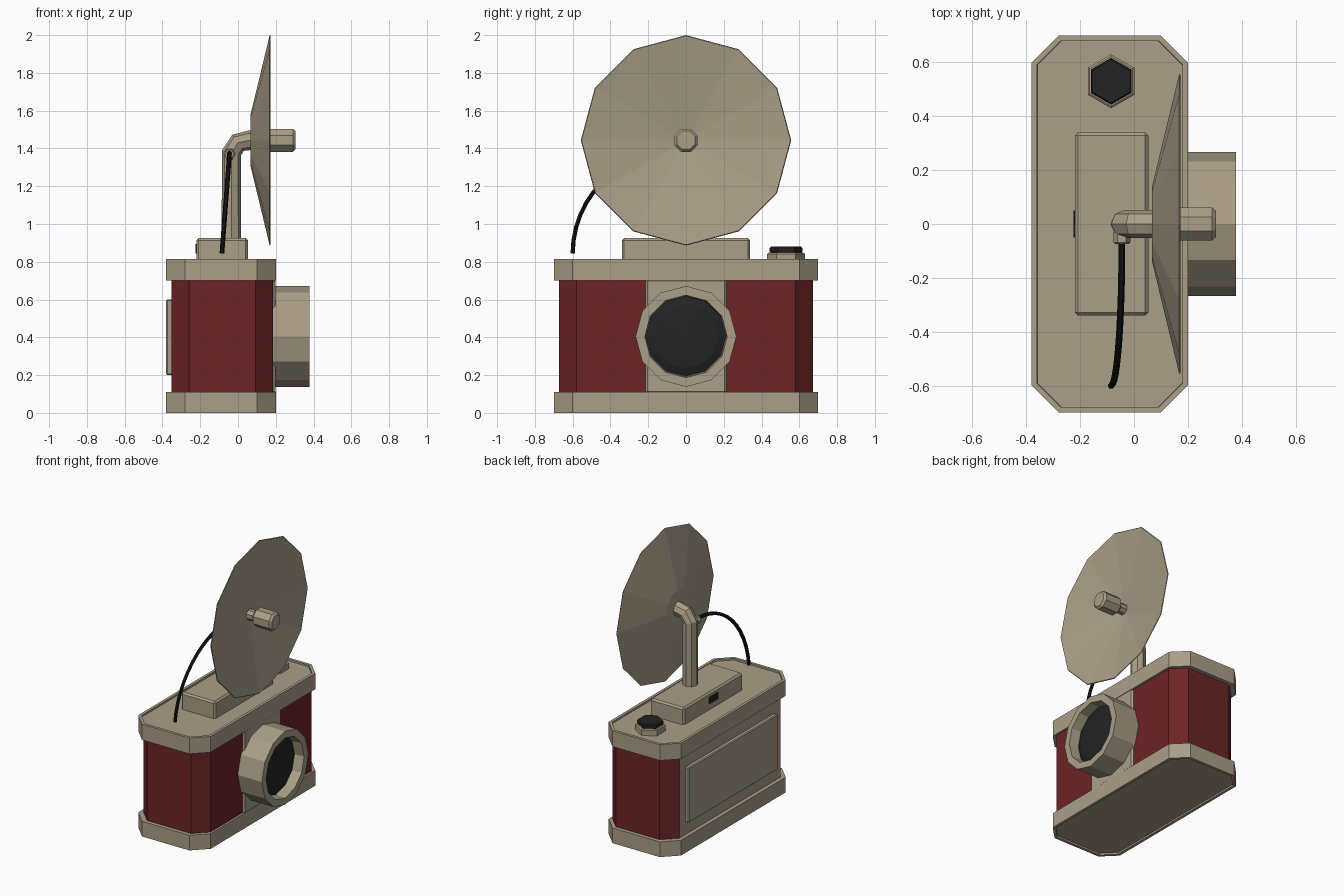
import bpy, bmesh, math
from mathutils import Vector, Matrix

if "Cube" in bpy.data.objects:
    bpy.data.objects.remove(bpy.data.objects["Cube"])


def material(name, rgb):
    m = bpy.data.materials.new(name)
    m.diffuse_color = (*rgb, 1)
    m.use_nodes = True
    m.node_tree.nodes["Principled BSDF"].inputs["Base Color"].default_value = m.diffuse_color
    return m


TAN = material("warm_metal", (0.40, 0.345, 0.245))
RED = material("red_leather", (0.15, 0.017, 0.018))
BLACK = material("dark_glass", (0.016, 0.017, 0.018))
RUBBER = material("black_rubber", (0.007, 0.007, 0.007))


def finish(name, bm, *mats):
    bmesh.ops.recalc_face_normals(bm, faces=bm.faces)
    me = bpy.data.meshes.new(name)
    bm.to_mesh(me)
    bm.free()
    for m in mats:
        me.materials.append(m)
    ob = bpy.data.objects.new(name, me)
    bpy.context.collection.objects.link(ob)
    return ob


def octagon_prism(x0, x1, y, c, z0, z1):
    """Box with chamfered vertical corners."""
    bm = bmesh.new()
    pts = [(x0 + c, -y), (x1 - c, -y), (x1, -y + c), (x1, y - c),
           (x1 - c, y), (x0 + c, y), (x0, y - c), (x0, -y + c)]
    face = bm.faces.new([bm.verts.new((a, b, z0)) for a, b in pts])
    new = bmesh.ops.extrude_face_region(bm, geom=[face])["geom"]
    verts = [v for v in new if isinstance(v, bmesh.types.BMVert)]
    bmesh.ops.translate(bm, verts=verts, vec=(0, 0, z1 - z0))
    bmesh.ops.recalc_face_normals(bm, faces=bm.faces)
    return bm


def box(name, lo, hi, mat, bevel=0):
    bm = bmesh.new()
    lo, hi = Vector(lo), Vector(hi)
    bmesh.ops.create_cube(bm, size=1, matrix=Matrix.Translation((lo + hi) / 2) @ Matrix.Diagonal((*(hi - lo), 1)))
    if bevel:
        bmesh.ops.bevel(bm, geom=bm.edges[:], offset=bevel, segments=1, affect='EDGES')
    return finish(name, bm, mat)


def lathe(name, profile, sides, axis, loc, mat, turn=0.0):
    """Spin (radius, height) points round an axis, closing points of radius 0."""
    bm = bmesh.new()
    rings = []
    for r, h in profile:
        if r == 0:
            rings.append([bm.verts.new((0, 0, h))] * sides)
        else:
            angles = [turn + 2 * math.pi * i / sides for i in range(sides)]
            rings.append([bm.verts.new((r * math.cos(a), r * math.sin(a), h)) for a in angles])
    for a, b in zip(rings, rings[1:]):
        for i in range(sides):
            j = (i + 1) % sides
            quad = list(dict.fromkeys((a[i], a[j], b[j], b[i])))
            if len(quad) > 2:
                bm.faces.new(quad)
    rot = Vector((0, 0, 1)).rotation_difference(Vector(axis)).to_matrix().to_4x4()
    bm.transform(Matrix.Translation(loc) @ rot)
    return finish(name, bm, mat)


def tube(name, points, radius, resolution, mat):
    cu = bpy.data.curves.new(name, 'CURVE')
    cu.dimensions = '3D'
    cu.bevel_depth, cu.bevel_resolution, cu.use_fill_caps = radius, resolution, True
    sp = cu.splines.new('POLY')
    sp.points.add(len(points) - 1)
    for p, co in zip(sp.points, points):
        p.co = (*co, 1)
    sp.use_smooth = False
    cu.materials.append(mat)
    ob = bpy.data.objects.new(name, cu)
    bpy.context.collection.objects.link(ob)
    bpy.ops.object.select_all(action='DESELECT')
    ob.select_set(True)
    bpy.context.view_layer.objects.active = ob
    bpy.ops.object.convert(target='MESH')
    return ob


# Top and bottom plates, each with a shallow recess in its outer face
for name, z0, z1, side in (("bottom_plate", 0, 0.11, -1), ("top_plate", 0.7, 0.815, 1)):
    bm = octagon_prism(-0.38, 0.2, 0.7, 0.1, z0, z1)
    cap = [f for f in bm.faces if f.normal.z * side > 0.9]
    bmesh.ops.inset_region(bm, faces=cap, thickness=0.022)
    rim = bmesh.ops.inset_region(bm, faces=cap, thickness=0.0005)
    bmesh.ops.translate(bm, verts=cap[0].verts[:], vec=(0, 0, -0.012 * side))
    finish(name, bm, TAN)

# Leather body with a bare metal back
bm = octagon_prism(-0.352, 0.185, 0.672, 0.093, 0.1, 0.71)
for f in bm.faces:
    f.material_index = 1 if f.normal.x < -0.9 else 0
finish("body", bm, RED, TAN)
box("front_panel", (0.15, -0.215, 0.1), (0.198, 0.215, 0.71), TAN, 0.012)
box("back_door", (-0.38, -0.51, 0.2), (-0.34, 0.51, 0.6), TAN, 0.006)

# Lens barrel and domed glass
lathe("lens_barrel", [(0, 0.18), (0.267, 0.18), (0.267, 0.378), (0.218, 0.378), (0.21, 0.29), (0, 0.29)],
      12, (1, 0, 0), (0, 0, 0.405), TAN)
lathe("lens_glass", [(0.212, 0.292), (0.212, 0.305), (0.17, 0.322), (0, 0.332)],
      12, (1, 0, 0), (0, 0, 0.405), BLACK)

# Viewfinder block with its window
box("viewfinder_block", (-0.22, -0.34, 0.79), (0.053, 0.34, 0.925), TAN, 0.012)
box("viewfinder_window", (-0.224, -0.05, 0.845), (-0.216, 0.05, 0.895), BLACK)

# Shutter button
lathe("button_base", [(0, 0.8), (0.1, 0.8), (0.1, 0.842), (0.092, 0.848), (0, 0.848)],
      6, (0, 0, 1), (-0.085, 0.53, 0), TAN, math.pi / 2)
lathe("shutter_button", [(0, 0.84), (0.078, 0.84), (0.087, 0.856), (0.087, 0.872), (0.08, 0.88), (0, 0.88)],
      6, (0, 0, 1), (-0.085, 0.53, 0), BLACK, math.pi / 2)

# Bent post carrying the flash dish
ZC = 1.443
tube("flash_post", [(-0.035, 0, 0.9), (-0.035, 0, 1.375), (0, 0, 1.43), (0.06, 0, ZC), (0.09, 0, ZC)],
     0.052, 2, TAN)
lathe("flash_dish", [(0, 0.066), (0.135, 0.066), (0.557, 0.168), (0.553, 0.172), (0, 0.085)],
      12, (1, 0, 0), (0, 0, ZC), TAN)
lathe("flash_bulb", [(0, 0.07), (0.038, 0.07), (0.038, 0.15), (0.05, 0.15), (0.066, 0.165),
                     (0.066, 0.29), (0.052, 0.305), (0, 0.305)],
      8, (1, 0, 0), (0, 0, ZC), TAN, math.pi / 8)

# Cable and its socket
lathe("cable_socket", [(0, 0.03), (0.032, 0.03), (0.032, 0.068), (0.024, 0.075), (0, 0.075)],
      6, (0, -1, 0), (-0.045, 0, 1.37), TAN)
arc = [math.pi / 2 * i / 12 for i in range(13)]
tube("flash_cable", [(-0.045 - 0.04 * (1 - math.cos(a)), -0.07 - 0.53 * math.sin(a), 0.845 + 0.53 * math.cos(a))
                     for a in arc], 0.0125, 1, RUBBER)
